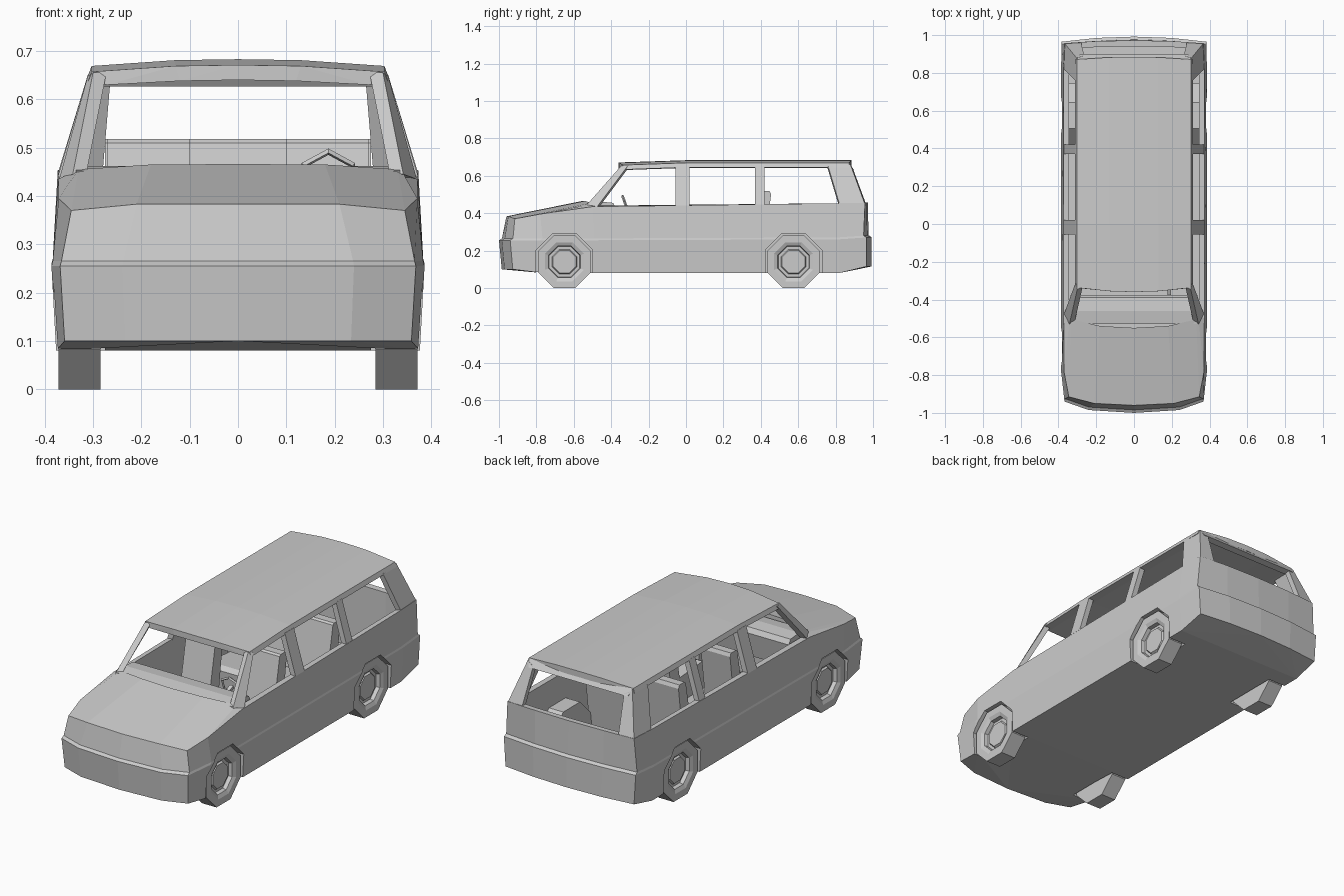
import bpy, bmesh, math
from mathutils import Matrix

if "Cube" in bpy.data.objects:
    bpy.data.objects.remove(bpy.data.objects["Cube"])


def make(name, verts, faces):
    bm = bmesh.new()
    vs = [bm.verts.new(v) for v in verts]
    for f in faces:
        bm.faces.new([vs[i] for i in f])
    bmesh.ops.recalc_face_normals(bm, faces=bm.faces)
    bmesh.ops.triangulate(bm, faces=[f for f in bm.faces if len(f.verts) > 8])
    me = bpy.data.meshes.new(name)
    bm.to_mesh(me)
    bm.free()
    ob = bpy.data.objects.new(name, me)
    bpy.context.collection.objects.link(ob)
    return ob


def loft(name, rings):
    """Closed solid through rings that all have the same number of points."""
    n = len(rings[0])
    faces = [(k * n + i, k * n + (i + 1) % n, (k + 1) * n + (i + 1) % n, (k + 1) * n + i)
             for k in range(len(rings) - 1) for i in range(n)]
    faces += [tuple(range(n)), tuple(range((len(rings) - 1) * n, len(rings) * n))]
    return make(name, [p for r in rings for p in r], faces)


def mirrored(half):
    """Half outline starting and ending on x = 0, completed to a full ring."""
    return half + [(-x, y, z) for x, y, z in half[-2:0:-1]]


def slab(name, quad, offset):
    return loft(name, [quad, [tuple(a + b for a, b in zip(p, offset)) for p in quad]])


def prism(name, profile, x0, x1):
    """Side profile (y, z) extruded across x."""
    return loft(name, [[(x, y, z) for y, z in profile] for x in (x0, x1)])


def octagon(y, z, r):
    return [(y + r * math.cos(math.radians(22.5 + 45 * k)),
             z + r * math.sin(math.radians(22.5 + 45 * k))) for k in range(8)]


def boolean(target, tool, operation):
    mod = target.modifiers.new("cut", 'BOOLEAN')
    mod.operation, mod.object, mod.solver = operation, tool, 'EXACT'
    bpy.context.view_layer.objects.active = target
    bpy.ops.object.modifier_apply(modifier=mod.name)
    bpy.data.objects.remove(tool)


# Lower body: bumper line, belt line with hood edge, then hood and inner walls
bumper = [(0, -1, .255), (.24, -.985, .255), (.368, -.94, .255), (.386, -.78, .255),
          (.386, -.5, .255), (.386, .82, .26), (.383, .965, .27), (.2, .985, .272), (0, .992, .272)]
belt = [(0, -.96, .383), (.21, -.95, .383), (.345, -.915, .37), (.371, -.78, .395),
        (.372, -.5, .435), (.373, .82, .453), (.368, .957, .455), (.2, .968, .457), (0, .972, .457)]
inner = [(0, -.55, .466), (.18, -.54, .465), (.33, -.505, .455), (.34, -.495, .45),
         (.345, -.48, .44), (.345, .82, .45), (.335, .925, .452), (.2, .937, .455), (0, .94, .455)]
bottom = [(x * .975, y * (.985 if y < 0 else 1), .08 + (.02 if y < -.9 else .035 if y > .9 else 0))
          for x, y, z in bumper]
step = [(x * .993, y * .984, z + .01) for x, y, z in bumper]
floor = [(x, y, .12) for x, y, z in inner]
body = loft("car_body", [mirrored(r) for r in (bottom, bumper, step, belt, inner, floor)])

# Wheel arches with inner housings, and wheels
R = .14 / math.cos(math.pi / 8)
tyre = [(.285, .08), (.285, R), (.371, R), (.371, .113), (.362, .092), (.342, .088), (.342, .072), (.352, .066)]
for y in (-.65, .575):
    for s, side in ((1, "right"), (-1, "left")):
        hump = [(a, max(b, .09)) for a, b in octagon(y, .14, R + .03)]
        boolean(body, prism("housing", hump, s * .262, s * .36), 'UNION')
        boolean(body, prism("arch", octagon(y, .14, R + .012), s * .275, s * .43), 'DIFFERENCE')
        loft(f"wheel_{side}", [[(s * x, a, b) for a, b in octagon(y, .14, r)] for x, r in tyre])

# Roof, curved across its width, with rear header
sections = []
for y, bow in ((-.36, .25), (.0, 0), (.5, 0), (.885, -.15)):
    lift = -.012 if y < -.3 else 0
    half = [(0, .683), (.13, .681), (.303, .669), (.312, .645), (.27, .642), (.12, .65), (0, .652)]
    sections.append(mirrored([(x, y + bow * x * x, z + lift) for x, z in half]))
loft("roof", sections)
slab("rear_header", [(-.302, .872, .668), (.302, .872, .668), (.288, .897, .632), (-.288, .897, .632)],
     (0, -.035, -.006))

# Window pillars on both sides
for s, side in ((1, "right"), (-1, "left")):
    def pillar(name, quad, offset):
        slab(f"{name}_{side}", [(s * x, y, z) for x, y, z in quad], (s * offset[0], *offset[1:]))
    pillar("front_pillar", [(.342, -.53, .445), (.37, -.475, .435), (.311, -.315, .648), (.3, -.345, .655)],
           (-.028, .012, 0))
    for y0, y1 in ((-.055, .02), (.37, .42)):
        pillar("door_pillar", [(.373, y0, .44), (.373, y1, .44), (.311, y1, .65), (.311, y0, .65)], (-.03, 0, 0))
    pillar("rear_side_pillar", [(.372, .82, .45), (.367, .955, .45), (.304, .878, .66), (.311, .76, .65)],
           (-.026, -.006, 0))
    pillar("rear_window_pillar", [(.367, .956, .45), (.28, .962, .45), (.264, .892, .64), (.304, .879, .66)],
           (0, -.03, 0))

# Dashboard and steering wheel
prism("dashboard", [(-.53, .3), (-.53, .452), (-.46, .462), (-.39, .455), (-.375, .43), (-.4, .3)], -.335, .335)
bpy.ops.mesh.primitive_torus_add(major_segments=6, minor_segments=4, major_radius=.057, minor_radius=.007)
wheel = bpy.context.object
wheel.name = "steering_wheel"
wheel.data.transform(Matrix.Translation((.187, -.32, .438)) @ Matrix.Rotation(math.radians(110), 4, 'X')
                     @ Matrix.Rotation(math.radians(30), 4, 'Z'))
prism("steering_column", [(-.4, .39), (-.4, .41), (-.32, .445), (-.315, .43)], .177, .197)

# Seats: two in front, a bench behind
seat = [(-.3, .12), (-.31, .25), (-.28, .265), (-.09, .25), (-.04, .51), (-.03, .518),
        (.012, .518), (.02, .5), (-.03, .12)]
for name, dy, x0, x1 in (("front_seat_right", 0, .1, .27), ("front_seat_left", 0, -.27, -.1),
                         ("rear_bench", .435, -.275, .275)):
    prism(name, [(y + dy, z) for y, z in seat], x0, x1)
